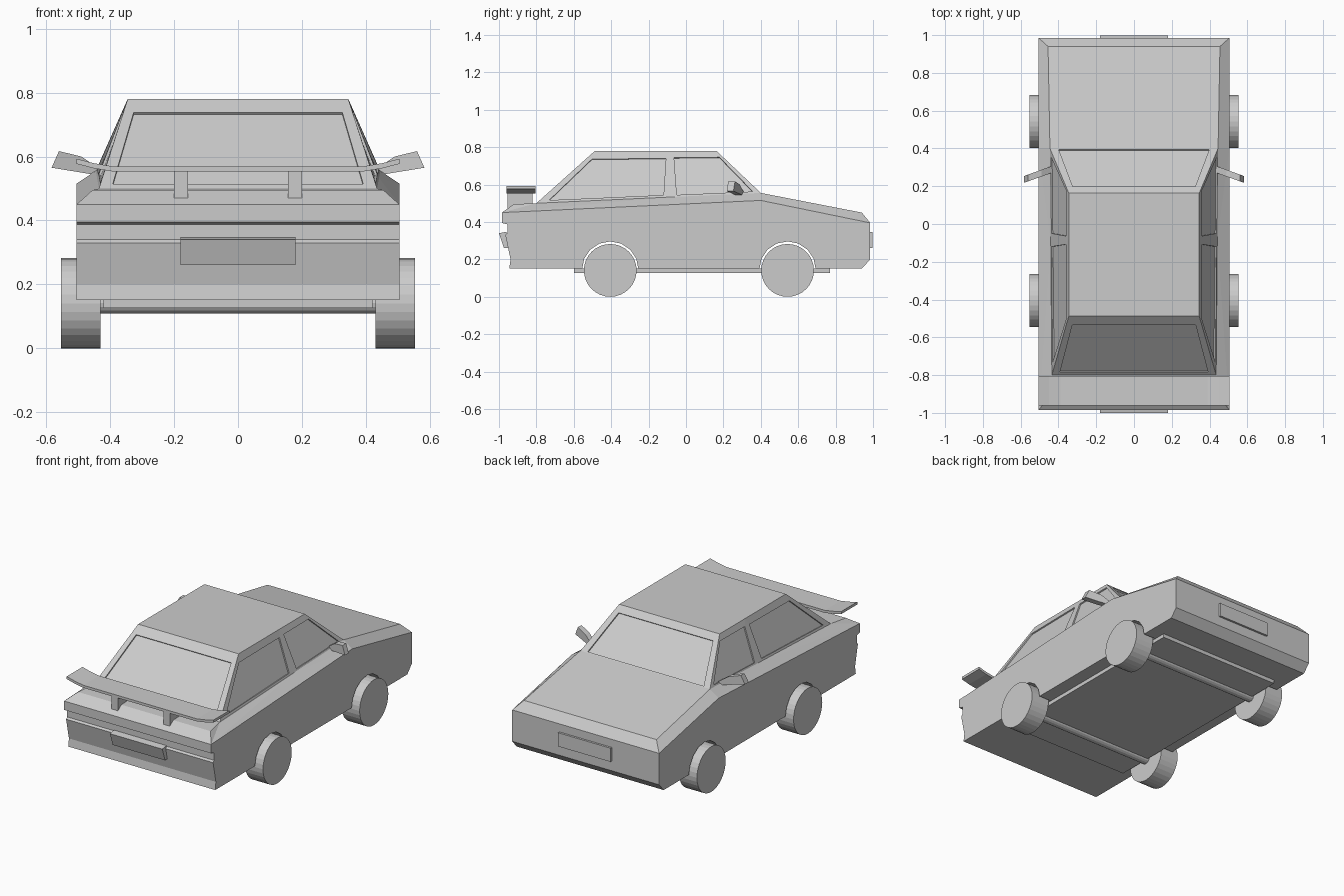
import bpy, bmesh, math
from mathutils import Vector, Matrix

if "Cube" in bpy.data.objects:
    bpy.data.objects.remove(bpy.data.objects["Cube"])


def finish(name, bm):
    bmesh.ops.remove_doubles(bm, verts=bm.verts, dist=1e-5)
    bmesh.ops.recalc_face_normals(bm, faces=bm.faces)
    me = bpy.data.meshes.new(name)
    bm.to_mesh(me)
    bm.free()
    ob = bpy.data.objects.new(name, me)
    bpy.context.collection.objects.link(ob)
    return ob


def add_face(bm, pts):
    bm.faces.new([bm.verts.new(p) for p in pts])


def prism(name, a, b):
    """Solid between two matching outlines."""
    bm = bmesh.new()
    add_face(bm, a)
    add_face(bm, b)
    for i in range(len(a)):
        j = (i + 1) % len(a)
        add_face(bm, [a[i], a[j], b[j], b[i]])
    return finish(name, bm)


def box(name, x0, x1, y0, y1, z0, z1):
    q = [(x0, y0), (x1, y0), (x1, y1), (x0, y1)]
    return prism(name, [(x, y, z0) for x, y in q], [(x, y, z1) for x, y in q])


def side_prism(name, prof, x0, x1):
    return prism(name, [(x0, y, z) for y, z in prof], [(x1, y, z) for y, z in prof])


def cyl_x(name, x, y, z, r, length, n):
    bm = bmesh.new()
    m = Matrix.Translation((x, y, z)) @ Matrix.Rotation(math.pi / 2, 4, 'Y')
    bmesh.ops.create_cone(bm, cap_ends=True, segments=n, radius1=r, radius2=r,
                          depth=length, matrix=m)
    return finish(name, bm)


def window(bm, a, b, c, d, u0, u1, v0, v1, out):
    """Quad panel (a,b bottom, c,d top) with a recessed pane."""
    a, b, c, d = map(Vector, (a, b, c, d))
    at = lambda u, v: a.lerp(b, u).lerp(d.lerp(c, u), v)
    n = (c - a).cross(d - b).normalized()
    if n.dot(Vector(out)) < 0:
        n = -n
    outer = [a, b, c, d]
    rim = [at(u0, v0), at(u1, v0), at(u1, v1), at(u0, v1)]
    pane = [p - n * 0.008 for p in rim]
    for i in range(4):
        j = (i + 1) % 4
        add_face(bm, [outer[i], outer[j], rim[j], rim[i]])
        add_face(bm, [rim[i], rim[j], pane[j], pane[i]])
    add_face(bm, pane)


# Body shell: lower side outline, shoulder chamfer, deck and cabin
W = 0.505
lower = [(-.985, .45), (-.985, .395), (-.955, .387), (-.955, .34), (-.966, .33),
         (-.938, .2), (-.945, .152), (.94, .15), (.985, .2), (.985, .395)]
S0, S1, S2 = (W, -.985, .45), (W, .4, .515), (W, .985, .395)
T, E, M = (.455, -.92, .495), (.435, -.8, .5), (.441, -.085, .533)
B, A = (.445, .4, .555), (.455, .94, .45)
D, R, C = (.345, -.487, .78), (.345, -.085, .78), (.345, .163, .78)
mir = lambda p: (-p[0], p[1], p[2])
bm = bmesh.new()
for s in (1, -1):
    f = lambda p: (s * p[0], p[1], p[2])
    add_face(bm, [(s * W, y, z) for y, z in lower] + [f(S1)])
    for poly in ([S0, T, E], [S0, E, M], [S0, M, S1], [M, B, S1], [S1, B, A, S2]):
        add_face(bm, [f(p) for p in poly])
    window(bm, f(E), f(M), f(R), f(D), .075, .95, .05, .84, (s, 0, 0))
    window(bm, f(M), f(B), f(C), f(R), .075, .93, .04, .85, (s, 0, 0))
for (y0, z0), (y1, z1) in zip(lower, lower[1:]):
    add_face(bm, [(-W, y0, z0), (W, y0, z0), (W, y1, z1), (-W, y1, z1)])
for p, q in ((S0, T), (T, E), (D, R), (R, C), (B, A), (A, S2)):
    add_face(bm, [mir(p), p, q, mir(q)])
window(bm, mir(E), E, D, mir(D), .045, .955, .05, .85, (0, -1, .5))
window(bm, mir(B), B, C, mir(C), .05, .95, .02, .85, (0, 1, .5))
body = finish("car_body", bm)

# Wheel arches cut through the body
AXLES = (("rear", -.405), ("front", .543))
for end, y in AXLES:
    cutter = cyl_x("arch_cutter", 0, y, .145, .151, 1.4, 16)
    cutter.hide_render = True
    mod = body.modifiers.new("arch", 'BOOLEAN')
    mod.operation, mod.solver, mod.object = 'DIFFERENCE', 'EXACT', cutter
    bpy.context.view_layer.objects.active = body
    bpy.ops.object.modifier_apply(modifier=mod.name)
    bpy.data.objects.remove(cutter)

# Wheels and axles
for end, y in AXLES:
    cyl_x(end + "_axle", 0, y, .142, .033, .9, 16)
    for side, s in (("left", -1), ("right", 1)):
        cyl_x(f"{end}_{side}_wheel", s * .492, y, .141, .141, .124, 32)

# Floor pan and plates
box("floor_pan", -.42, .42, -.6, .77, .127, .152)
box("front_plate", -.18, .18, .98, .998, .26, .345)
side_prism("rear_plate", [(-1, .34), (-.96, .347), (-.945, .262), (-.973, .26)], -.18, .18)

# Rear wing with upswept tips, on two struts
span = [(-.505, .577), (-.45, .563), (-.39, .553), (.39, .553), (.45, .563), (.505, .577)]
outline = span + [(x, z + .016) for x, z in reversed(span)]
prism("rear_wing", [(x, -.96, z) for x, z in outline], [(x, -.805, z) for x, z in outline])
for side, s in (("left", -1), ("right", 1)):
    side_prism(side + "_wing_strut",
               [(-.955, .47), (-.955, .556), (-.82, .556), (-.82, .49)], s * .157, s * .2)

# Door mirrors
head = [(.583, .565), (.56, .617), (.49, .6), (.435, .563), (.46, .545)]
for side, s in (("left", -1), ("right", 1)):
    sweep = lambda dy: [(s * x, .28 - .36 * (x - .46) + dy, z) for x, z in head]
    prism(side + "_mirror", sweep(-.018), sweep(.018))
